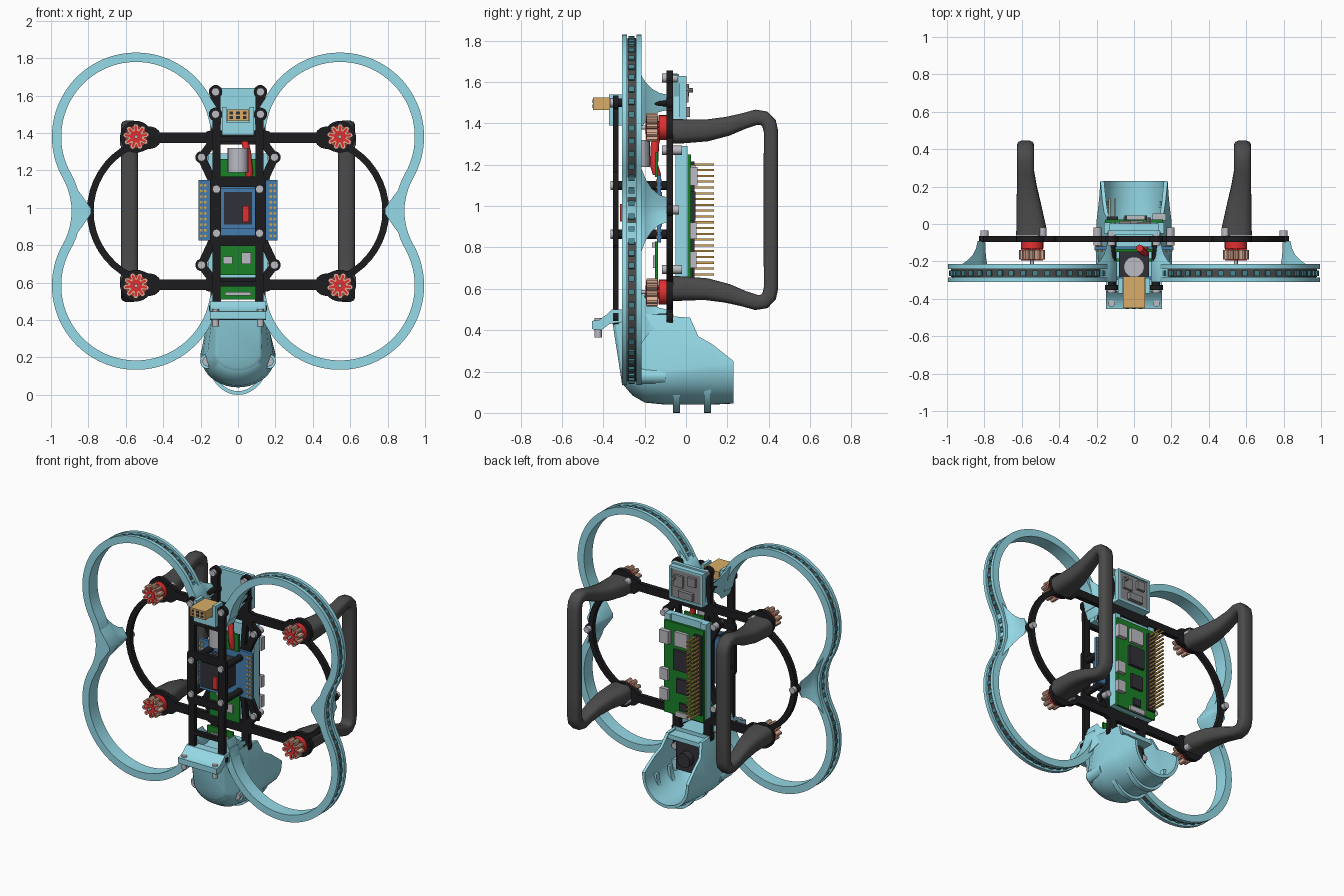
import bpy, bmesh
from math import sin, cos, pi, radians
from mathutils import Vector

ZM = 0.982  # height of the up/down symmetry plane
TEAL, BLACK, GREY = (.30, .70, .80), (.012, .012, .014), (.07, .07, .07)
RED, COPPER, GREEN = (.75, .03, .03), (.72, .42, .30), (.01, .22, .02)
BLUE, GOLD, SILVER, DARK = (.06, .20, .42), (.65, .38, .08), (.5, .5, .55), (.03, .03, .04)
mats = {}


def part(name, color, solids, angle=32):
    """Loft every solid (a list of sections, each a closed loop of points) into one object."""
    bm = bmesh.new()
    for secs in solids:
        rings = [[bm.verts.new(p) for p in s] for s in secs]
        for a, b in zip(rings, rings[1:]):
            for i in range(len(a)):
                j = (i + 1) % len(a)
                bm.faces.new((a[i], a[j], b[j], b[i]))
        bm.faces.new(rings[0][::-1])
        bm.faces.new(rings[-1])
    bmesh.ops.recalc_face_normals(bm, faces=bm.faces)
    me = bpy.data.meshes.new(name)
    bm.to_mesh(me)
    bm.free()
    ob = bpy.data.objects.new(name, me)
    bpy.context.collection.objects.link(ob)
    if color not in mats:
        mats[color] = bpy.data.materials.new("paint_%d" % len(mats))
        mats[color].diffuse_color = (*color, 1)
    me.materials.append(mats[color])
    bpy.ops.object.select_all(action='DESELECT')
    ob.select_set(True)
    bpy.context.view_layer.objects.active = ob
    bpy.ops.object.shade_smooth_by_angle(angle=radians(angle))
    return ob


def mx(solids):
    return solids + [[[(-x, y, z) for x, y, z in s] for s in so] for so in solids]


def mz(solids):
    return solids + [[[(x, y, 2 * ZM - z) for x, y, z in s] for s in so] for so in solids]


def prism(poly, y0, y1):
    return [[(x, y, z) for x, z in poly] for y in (y0, y1)]


def box(x0, x1, y0, y1, z0, z1):
    return prism([(x0, z0), (x1, z0), (x1, z1), (x0, z1)], y0, y1)


def cyl(x, z, r, y0, y1, n=20):
    return prism([(x + r * cos(2 * pi * i / n), z + r * sin(2 * pi * i / n)) for i in range(n)], y0, y1)


def bar(x0, z0, x1, z1, w, y0, y1, n=7):
    """Flat bar with round ends, lying in the xz plane."""
    t = (Vector((x1 - x0, z1 - z0))).normalized()
    poly = []
    for cx, cz, sgn in ((x1, z1, 1), (x0, z0, -1)):
        for i in range(n + 1):
            a = -pi / 2 + pi * i / n
            c, s = sgn * cos(a) * w / 2, sgn * sin(a) * w / 2
            poly.append((cx + t.x * c - t.y * s, cz + t.y * c + t.x * s))
    return prism(poly, y0, y1)


def frames(path):
    """Points with right-hand normals along a 2D path."""
    out = []
    for i, p in enumerate(path):
        d = (Vector(path[min(i + 1, len(path) - 1)]) - Vector(path[max(i - 1, 0)])).normalized()
        out.append((Vector(p), d, Vector((d.y, -d.x))))
    return out


def sweep(path, profile):
    return [[((p + n * u).x, y, (p + n * u).y) for u, y in profile] for p, d, n in frames(path)]


# Propeller guards: two circles per side joined by a waist, channel section open outwards
half = [(-.545 + .425 * cos(radians(8 + 201.6 * i / 48)), 1.38 + .425 * sin(radians(8 + 201.6 * i / 48)))
        for i in range(49)]
half += [(-1.247 + .382 * cos(radians(29.6 * (1 - i / 6))), ZM + .382 * sin(radians(29.6 * (1 - i / 6))))
         for i in range(1, 7)]
ring = half + [(x, 2 * ZM - z) for x, z in half[-2::-1]]
channel = [(-.025, -.31), (.025, -.31), (.025, -.285), (.002, -.285),
           (.002, -.24), (.025, -.24), (.025, -.215), (-.025, -.215)]
part("propeller_guards", TEAL, mx([sweep(ring, channel)]))
part("light_strip", GREY, mx([sweep(ring, [(0, -.284), (.008, -.284), (.008, -.241), (0, -.241)])]))
leds = []
for p, d, n in frames(ring)[1:-1:2]:
    q = [p + d * a + n * b for a, b in ((-.014, .004), (.014, .004), (.014, .018), (-.014, .018))]
    leds.append(prism([tuple(v) for v in q], -.277, -.248))
part("strip_leds", (.06, .25, .30), mx(leds))


def flare(poly, cx, cz):
    return [[(cx + (x - cx) * k, y, cz + (z - cz) * k) for x, z in poly]
            for y, k in ((-.31, 1), (-.215, 1), (-.195, .75), (-.165, .52), (-.13, .37), (-.092, .3))]


# Flared posts tying the guards to the frame
waist = [(-.92, 1.18), (-.83, 1.06), (-.785, .995), (-.785, .969), (-.83, .904), (-.92, .784), (-.875, .93), (-.875, 1.034)]
tip = [(-.2, 1.63), (-.135, 1.57), (-.09, 1.5), (-.09, 1.45), (-.125, 1.38), (-.15, 1.45)]
part("guard_waist_posts", TEAL, mx([flare(waist, -.80, ZM)]), 50)
part("guard_inner_posts", TEAL, mx(mz([flare(tip, -.12, 1.5)])), 50)

# Back frame plate with arms, motor pads and outer bows
B = (-.095, -.063)
back = [bar(-.545, 1.375, 0, 1.375, .055, *B), bar(-.545, 1.375, -.47, 1.375, .12, *B),
        bar(-.15, 1.375, 0, 1.375, .075, *B), cyl(-.545, 1.38, .085, *B, 28),
        bar(-.12, 1.63, -.12, 1.37, .055, *B), bar(-.12, 1.37, -.195, 1.27, .045, *B),
        bar(-.195, 1.27, -.13, 1.13, .045, *B), bar(-.13, 1.13, -.13, .9, .05, *B),
        bar(-.12, 1.37, -.1, 1.13, .035, *B), cyl(-.195, 1.27, .033, *B), cyl(-.12, 1.62, .036, *B),
        cyl(-.12, 1.5, .036, *B), cyl(-.8, ZM, .03, *B)]
bow = [(-.402 - .388 * cos(radians(a)), ZM + .388 * sin(radians(a))) for a in range(-64, 65, 8)]
part("back_frame", BLACK, mx(mz(back) + [sweep(bow, [(-.018, B[0]), (.018, B[0]), (.018, B[1]), (-.018, B[1])])]))

# Front frame plate
F = (-.352, -.326)
front = [bar(-.115, 1.5, -.115, .98, .045, *F), cyl(-.12, 1.5, .036, *F), bar(-.115, 1.14, .115, 1.14, .055, *F),
         bar(-.115, 1.37, .115, 1.37, .03, *F), bar(-.12, 1.14, -.12, .9, .06, *F)]
part("front_frame", BLACK, mx(mz(front)))
part("frame_standoffs", BLACK, mx(mz([cyl(-.115, 1.1, .022, -.33, -.09), cyl(-.12, 1.5, .02, -.33, -.09)])))

# Screws
screws = []
for x, z, y0, y1 in ((-.12, 1.62, -.115, -.04), (-.195, 1.27, -.115, -.02), (-.12, 1.5, -.368, -.35),
                     (-.115, 1.1, -.365, -.35), (-.8, ZM, -.064, -.035), (-.49, 1.4, -.064, -.02)):
    screws.append(cyl(x, z, .022, y0, y1, 12))
vert = [[(-.12 + .018 * cos(i * pi / 6), -.425 + .018 * sin(i * pi / 6), z) for i in range(12)] for z in (.365, .46)]
part("screws", SILVER, mx(mz(screws) + [vert, cyl(-.163, .18, .028, -.25, -.2, 12)]))

# Motors: red hub, copper windings, shaft
red, copper, shaft = [], [], []
X, Z = -.545, 1.38
red += [cyl(X, Z, .06, -.13, -.094, 24), cyl(X, Z, .032, -.196, -.12)]
for i in range(9):
    c, s = cos(2 * pi * i / 9 + .2), sin(2 * pi * i / 9 + .2)
    copper.append(bar(X + .03 * c, Z + .03 * s, X + .056 * c, Z + .056 * s, .028, -.19, -.138, 5))
    red.append(bar(X + .01 * c, Z + .01 * s, X + .054 * c, Z + .054 * s, .012, -.194, -.132, 3))
shaft.append(cyl(X, Z, .01, -.215, -.1, 12))
part("motor_hubs", RED, mx(mz(red)))
part("motor_windings", COPPER, mx(mz(copper)))
part("motor_shafts", SILVER, mx(mz(shaft)))

# Rear handles: tapered feet flowing into a round-cornered grip (y, z, centre x, half x, half thickness)
st = [(-.062, 1.362, .55, .08, .06), (-.01, 1.362, .55, .079, .058), (.1, 1.366, .562, .066, .053),
      (.2, 1.386, .573, .053, .046), (.28, 1.412, .58, .046, .038), (.34, 1.43, .58, .045, .037),
      (.378, 1.425, .58, .045, .036), (.402, 1.4, .58, .045, .036), (.411, 1.36, .58, .045, .035), (.411, 1.2, .58, .045, .035)]
st += [(y, 2 * ZM - z, *r) for y, z, *r in st[::-1]]
oct8 = [(1, .45), (.85, .8), (.5, 1), (-.5, 1), (-.85, .8), (-1, .45), (-1, -.45), (-.85, -.8),
        (-.5, -1), (.5, -1), (.85, -.8), (1, -.45)]
grip = [[(s[2] + a * s[3], (p + n * b * s[4]).x, (p + n * b * s[4]).y) for a, b in oct8]
        for s, (p, d, n) in zip(st, frames([(s[0], s[1]) for s in st]))]
part("handles", GREY, mx([grip]), 45)


# Bottom pod: U-shaped shell open to the rear, closed nose
def arc(w, zc, zb, zt, wt):
    a = [(w * cos(-pi * i / 20), zc + (zc - zb) * sin(-pi * i / 20)) for i in range(21)]
    return [(wt, zt)] + a + [(-wt, zt)]


def u_wall(y, w, zc, zb, zt, wt, t=.02):
    o = arc(w, zc, zb, zt, wt) + arc(w - t, zc, zb + t, zt, wt - t)[::-1]
    k = .14 if y < -.29 else 0
    return [(x, y - k * (z - .14), z) for x, z in o]


pod = [(.23, .18, .23, .045, .25, .18), (.13, .187, .23, .04, .33, .17), (.06, .195, .22, .04, .37, .16),
       (.02, .2, .22, .04, .46, .14), (-.1, .2, .21, .04, .47, .14), (-.2, .19, .21, .05, .48, .15),
       (-.26, .165, .21, .085, .48, .14), (-.3, .125, .22, .13, .48, .13)]
nose = [[(x * k, y - .14 * (z - .14), .3 + (z - .3) * k) for x, z in arc(.125, .22, .13, .48, .13)]
        for y, k in ((-.27, 1), (-.3, 1), (-.312, .9))]
feet = [[u_wall(y, .165, .2, 0, .2, .165) for y in (c - .017, c + .017)] for c in (-.045, .105)]
part("pod_shell", TEAL, [[u_wall(*s) for s in pod], nose] + feet, 40)
part("pod_bosses", TEAL, mx([cyl(-.163, .18, .04, -.235, -.1)]))
part("pod_top", TEAL, [box(-.14, .14, -.32, -.06, .45, .475), box(-.13, .13, -.06, .02, .42, .45)])
part("pod_inner_module", DARK, [box(-.09, .09, -.16, -.02, .2, .4), cyl(0, .3, .05, -.02, .03)])
lip = [(-.455, .405), (-.455, .445), (-.42, .45), (-.385, .475), (-.36, .5), (-.3, .5), (-.3, .44), (-.37, .43), (-.41, .4)]
part("front_lip_bracket", TEAL, [[[(x, y, z) for y, z in lip] for x in (-.15, .15)]])

# Top mount with receiver board, front connector and its holder
part("receiver_frame", TEAL, [prism([(-.14, 1.64), (.14, 1.64), (.1, 1.53), (.13, 1.4), (-.13, 1.4), (-.1, 1.53)], -.06, -.035),
                              box(-.13, .13, -.035, -.02, 1.4, 1.63),
                              box(-.13, -.115, -.02, .002, 1.4, 1.63), box(.115, .13, -.02, .002, 1.4, 1.63),
                              box(-.13, .13, -.02, .002, 1.615, 1.63), box(-.13, .13, -.02, .002, 1.4, 1.415)])
part("receiver_board", (.25, .25, .26), [box(-.113, .113, -.02, -.004, 1.417, 1.613), box(-.08, -.02, -.01, .015, 1.53, 1.59),
                                        box(.02, .09, -.01, .012, 1.5, 1.58), box(-.06, .05, -.01, .02, 1.43, 1.48),
                                        cyl(.08, 1.56, .012, -.01, .035, 10)])
part("connector_holder", TEAL, [box(-.085, .085, -.372, -.29, 1.39, 1.455), box(-.085, -.062, -.372, -.29, 1.45, 1.54),
                                box(.062, .085, -.372, -.29, 1.45, 1.54)])
part("front_connector", (.70, .42, .14), [box(-.06, .06, -.45, -.28, 1.465, 1.525)])
part("connector_sockets", DARK, [box(x - .01, x + .01, -.452, -.44, z - .008, z + .008)
                                 for x in (-.036, 0, .036) for z in (1.483, 1.507)])

# Electronics between the plates
part("power_board", BLUE, [box(-.21, .21, -.14, -.12, .825, 1.15), box(-.09, .09, -.3, -.28, .89, 1.105)])
part("power_board_pads", GOLD, mx([cyl(x, .85 + .03 * i, .008, -.146, -.116, 8) for x in (.175, .197) for i in range(10)]))
part("flight_chips", DARK, [box(-.075, .075, -.308, -.3, .91, 1.085), box(-.08, .08, -.28, -.14, .9, 1.09)])
part("flight_red_block", RED, [box(.025, .06, -.32, -.3, .925, 1.01)])
part("control_boards", GREEN, [box(-.115, .115, -.15, -.135, .64, .83), box(-.1, .1, -.2, -.185, .51, .59),
                               box(-.11, .11, -.15, -.135, 1.14, 1.26)])
part("board_parts", SILVER, [box(-.08, -.03, -.16, -.15, .7, .74), box(.02, .07, -.16, -.15, .7, .76),
                             box(-.06, .06, -.165, -.15, .8, .825), box(-.07, .07, -.21, -.2, .53, .55)])
part("capacitor", SILVER, [[[(.055 * cos(i * pi / 12), -.23 + .055 * sin(i * pi / 12), z) for i in range(24)]
                            for z in (1.19, 1.32)]])
wire = [[(x + .02 * cos(i * pi / 4), y + .02 * sin(i * pi / 4), z) for i in range(8)]
        for x, y, z in ((.06, -.14, 1.15), (.06, -.155, 1.2), (.05, -.15, 1.3), (.03, -.13, 1.38))]
part("power_wire", RED, [wire], 60)

# Rear computer board on its carrier
part("computer_carrier", TEAL, [box(-.16, .16, -.05, -.01, .62, 1.29), box(-.16, -.12, -.02, .008, .62, 1.29),
                                box(.12, .16, -.02, .008, .62, 1.29)])
part("computer_board", GREEN, [box(-.155, .155, .008, .024, .605, 1.25)])
part("computer_chips", DARK, [box(-.05, .07, .02, .045, .93, 1.07), box(-.04, .05, .02, .04, .77, .87),
                              box(-.03, .03, .02, .035, .65, .7), box(-.145, -.085, .02, .04, .655, 1.215)])
part("computer_ports", SILVER, [box(-.04, .06, .02, .045, 1.1, 1.2), box(.1, .17, .02, .055, 1.1, 1.19),
                                box(.11, .17, .02, .05, .84, .92), box(.11, .17, .02, .05, .7, .78),
                                box(-.06, .06, .02, .036, .6, .635)])
part("header_pins", GOLD, [box(x - .005, x + .005, .0, .135, z - .005, z + .005)
                           for x in (-.13, -.1) for z in [.67 + .028 * i for i in range(20)]])
